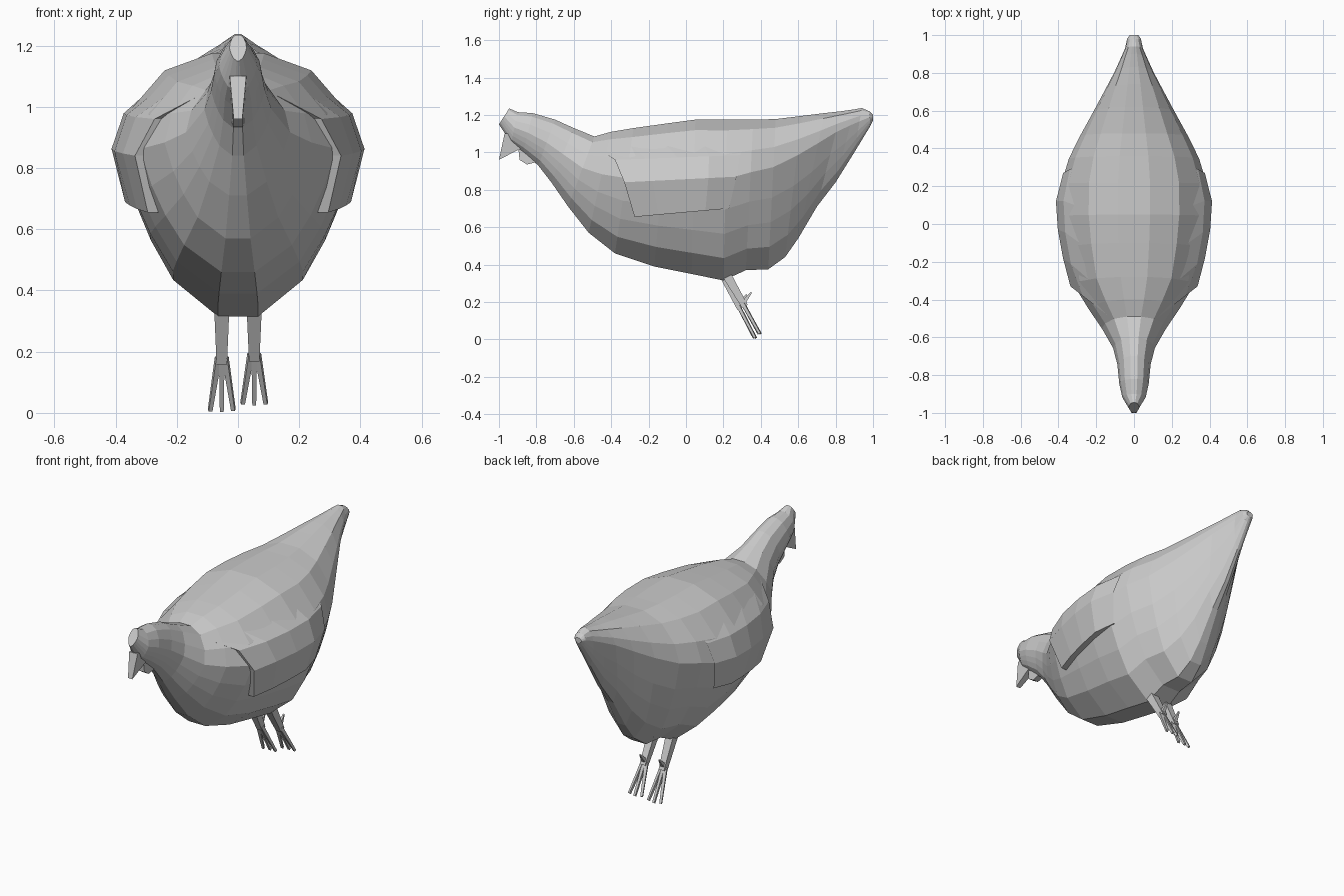
import bpy, bmesh
from math import pi
from mathutils import Vector, Matrix
from mathutils.bvhtree import BVHTree

if "Cube" in bpy.data.objects:
    bpy.data.objects.remove(bpy.data.objects["Cube"])


def finish(name, bm):
    bmesh.ops.recalc_face_normals(bm, faces=bm.faces[:])
    me = bpy.data.meshes.new(name)
    bm.to_mesh(me)
    ob = bpy.data.objects.new(name, me)
    bpy.context.collection.objects.link(ob)
    return ob


def rod(bm, p, q, r1, r2, sides=4):
    p, q = Vector(p), Vector(q)
    d = q - p
    m = (Matrix.Translation((p + q) / 2) @ d.to_track_quat('Z', 'Y').to_matrix().to_4x4()
         @ Matrix.Rotation(pi / 4, 4, 'Z'))
    bmesh.ops.create_cone(bm, cap_ends=True, segments=sides, radius1=r1, radius2=r2,
                          depth=d.length, matrix=m)


def wedge(name, outline, widths):
    """Symmetric prism from a (y, z) side outline with a half width per point."""
    bm = bmesh.new()
    sides = [[bm.verts.new((s * w, y, z)) for (y, z), w in zip(outline, widths)] for s in (1, -1)]
    n = len(outline)
    for s in sides:
        bm.faces.new(s)
    for i in range(n):
        j = (i + 1) % n
        bm.faces.new((sides[0][i], sides[0][j], sides[1][j], sides[1][i]))
    return finish(name, bm)


# Body: tilted sections, each top y,z / bottom y,z / half width / height of widest point
sections = [
    (-.945, 1.235, -1.0, 1.15, .028, .5), (-.90, 1.215, -.935, 1.05, .062, .5),
    (-.82, 1.21, -.87, 1.0, .078, .5), (-.70, 1.175, -.79, .93, .088, .5),
    (-.60, 1.13, -.72, .84, .11, .52), (-.49, 1.085, -.63, .71, .17, .55),
    (-.40, 1.11, -.52, .57, .24, .58), (-.28, 1.13, -.38, .46, .32, .6),
    (-.10, 1.155, -.17, .39, .365, .62), (.05, 1.175, .03, .35, .387, .62),
    (.22, 1.175, .20, .315, .385, .63), (.36, 1.175, .32, .37, .345, .65),
    (.48, 1.178, .44, .375, .285, .68), (.62, 1.195, .53, .44, .215, .72),
    (.74, 1.21, .60, .54, .155, .76), (.83, 1.22, .70, .71, .105, .78),
    (.90, 1.23, .80, .84, .07, .78), (.94, 1.237, .90, 1.0, .048, .7),
    (.98, 1.22, .985, 1.14, .036, .6), (1.0, 1.2, 1.0, 1.17, .022, .5),
]
half = [(.22, 1), (.62, .82), (.9, .42), (1, 0), (.88, -.3), (.74, -.54), (.55, -.78), (.17, -1)]
loop = half + [(-x, t) for x, t in reversed(half)]
bm = bmesh.new()
rings = []
for ty, tz, by, bz, w, f in sections:
    top, bot = Vector((0, ty, tz)), Vector((0, by, bz))
    ring = []
    for x, t in loop:
        k = f + t * (1 - f) if t > 0 else f + t * f
        ring.append(bm.verts.new(bot.lerp(top, k) + Vector((x * w, 0, 0))))
    rings.append(ring)
n = len(loop)
for a, b in zip(rings, rings[1:]):
    for i in range(n):
        bm.faces.new((a[i], a[(i + 1) % n], b[(i + 1) % n], b[i]))
bm.faces.new(rings[0])
bm.faces.new(rings[-1])
bmesh.ops.recalc_face_normals(bm, faces=bm.faces[:])
tree = BVHTree.FromBMesh(bm)
finish("body", bm)

# Wings: shells lying over the body, raised at the front and lower edges
rows = [(-.50, 1.04, .30, 1.03), (-.38, .96, .29, .985), (-.33, .84, .27, .87),
        (-.275, .655, .23, .70)]
row_lift = [0, .022, .028, .035, -.03]
cols = [0, 0, .25, .5, .75, 1]
for side, name in ((1, "right_wing"), (-1, "left_wing")):
    bm = bmesh.new()
    grid = []
    for r in range(5):
        y0, z0, y1, z1 = rows[min(r, 3)]
        line = []
        for c, u in enumerate(cols):
            y, z = y0 + (y1 - y0) * u, z0 + (z1 - z0) * u
            hit = tree.ray_cast(Vector((2, y, z)), Vector((-1, 0, 0)))[0]
            lift = -.03 if c == 0 else row_lift[r]
            if c == 5:
                lift = min(lift, .008)
            line.append(bm.verts.new((side * (hit.x + lift), y, z)))
        grid.append(line)
    for a, b in zip(grid, grid[1:]):
        for i in range(5):
            bm.faces.new((a[i], a[i + 1], b[i + 1], b[i]))
    finish(name, bm)

# Beak and wattle
wedge("beak", [(-.97, 1.10), (-1.0, .96), (-.885, 1.02), (-.90, 1.10)], [.027, .014, .022, .03])
wedge("wattle", [(-.90, 1.06), (-.89, .96), (-.85, .935), (-.79, .95), (-.82, 1.05)],
      [.012, .016, .016, .02, .02])

# Legs: shank, three long toes and a back spur; one leg hangs slightly higher
for side, name, dy, dz in ((1, "right_leg", .025, .022), (-1, "left_leg", 0, 0)):
    bm = bmesh.new()
    x = side * .053
    ankle = (x, .29 + dy, .165 + dz / 2)
    rod(bm, (x, .19 + dy / 2, .37), ankle, .036, .024)
    for tx, ty, tz in ((-.038, .365, .008), (0, .375, .006), (.038, .37, .009)):
        rod(bm, (x + tx * .3, ankle[1] - .01, ankle[2] + .015), (x + tx, ty + dy, tz + dz), .013, .009)
    rod(bm, (x, ankle[1] - .01, ankle[2] + .02), (x, .325 + dy, .24 + dz / 2), .018, .005)
    finish(name, bm)
